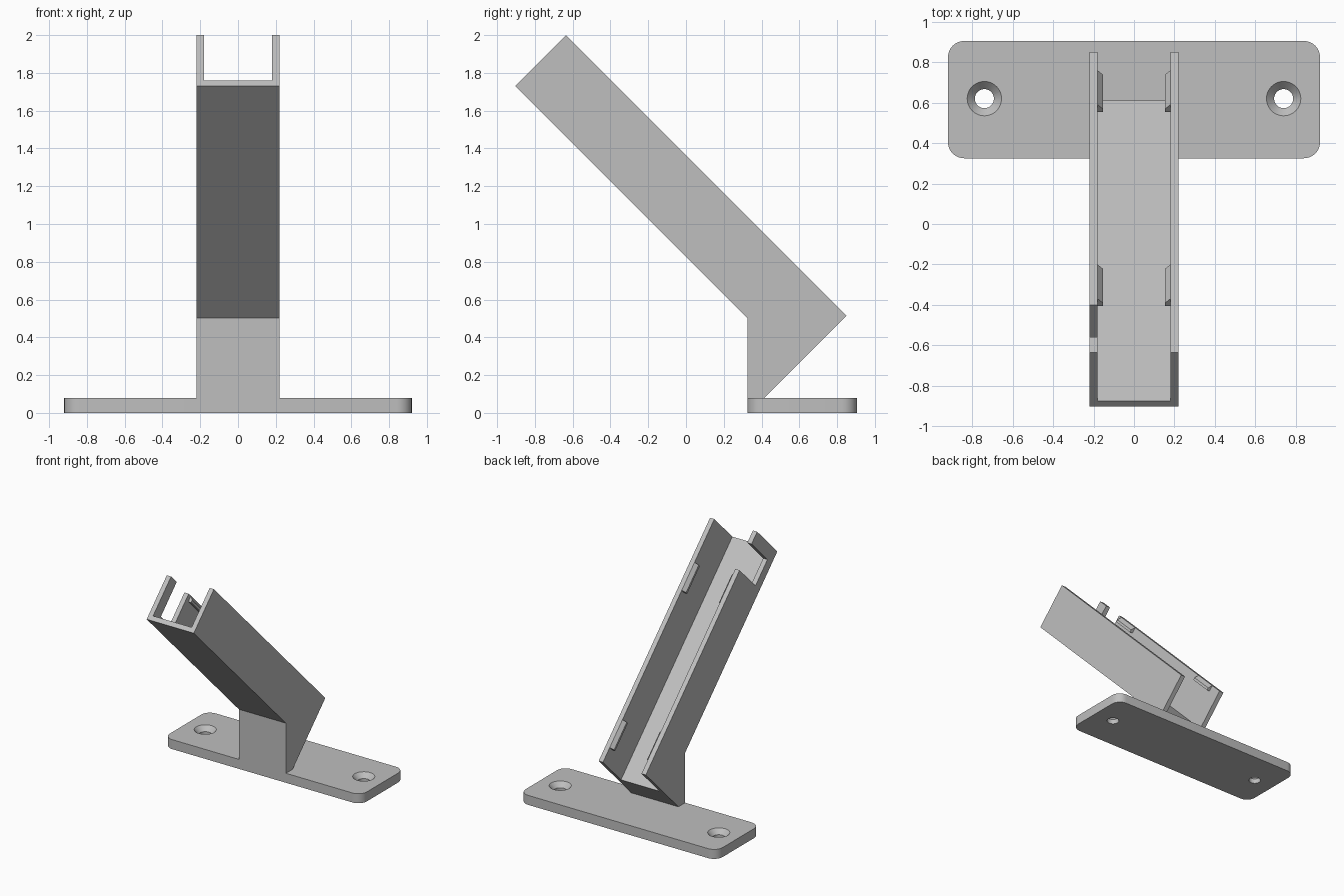
import bpy, bmesh, math
from mathutils import Matrix, Vector

cube = bpy.data.objects.get("Cube")
if cube:
    bpy.data.objects.remove(cube)

grey = bpy.data.materials.new("light_grey")
grey.use_nodes = True
colour = (0.52, 0.52, 0.52, 1)
grey.diffuse_color = colour
grey.node_tree.nodes["Principled BSDF"].inputs["Base Color"].default_value = colour

HALF, INNER = 0.22, 0.18            # channel half widths, outside and inside
LENGTH, DEPTH, FLOOR = 2.1, 0.38, 0.34
FRONT, BACK, THICK = 0.325, 0.905, 0.08


def finish(name, bm):
    bmesh.ops.recalc_face_normals(bm, faces=bm.faces)
    mesh = bpy.data.meshes.new(name)
    bm.to_mesh(mesh)
    bm.free()
    mesh.materials.append(grey)
    obj = bpy.data.objects.new(name, mesh)
    bpy.context.collection.objects.link(obj)
    return obj


def prism(name, points, offset):
    """Extrude a closed outline of 3D points by an offset."""
    bm = bmesh.new()
    face = bm.faces.new([bm.verts.new(p) for p in points])
    new = bmesh.ops.extrude_face_region(bm, geom=[face])["geom"]
    verts = [v for v in new if isinstance(v, bmesh.types.BMVert)]
    bmesh.ops.translate(bm, vec=offset, verts=verts)
    return finish(name, bm)


def cone(name, x, y, z0, z1, r0, r1):
    bm = bmesh.new()
    bmesh.ops.create_cone(bm, cap_ends=True, segments=48, radius1=r0, radius2=r1,
                          depth=z1 - z0, matrix=Matrix.Translation((x, y, (z0 + z1) / 2)))
    return finish(name, bm)


def cut(target, cutters):
    for cutter in cutters:
        mod = target.modifiers.new("cut", "BOOLEAN")
        mod.operation, mod.solver, mod.object = "DIFFERENCE", "EXACT", cutter
    graph = bpy.context.evaluated_depsgraph_get()
    mesh = bpy.data.meshes.new_from_object(target.evaluated_get(graph))
    target.modifiers.clear()
    target.data = mesh
    for cutter in cutters:
        bpy.data.objects.remove(cutter)


def arm(x, s, h):
    """Point s along the sloping arm from its low end, h below its rim."""
    k = math.sqrt(0.5)
    return Vector((x, 0.85 - (s + h) * k, 0.515 + (s - h) * k))


def arm_box(name, x0, x1, s0, s1, h0, h1):
    outline = [arm(x0, s0, h0), arm(x0, s1, h0), arm(x0, s1, h1), arm(x0, s0, h1)]
    return prism(name, outline, (x1 - x0, 0, 0))


# Base plate with rounded corners and two countersunk screw holes
radius, mid = 0.08, (FRONT + BACK) / 2
outline = []
for i, (sx, sy) in enumerate([(1, 1), (-1, 1), (-1, -1), (1, -1)]):
    for step in range(9):
        a = math.pi / 2 * (i + step / 8)
        outline.append((sx * (0.92 - radius) + radius * math.cos(a),
                        mid + sy * (BACK - mid - radius) + radius * math.sin(a), 0))
plate = prism("base_plate", outline, (0, 0, THICK))
holes = []
for x in (-0.74, 0.74):
    holes.append(cone("hole_cutter", x, 0.62, -0.02, 0.05, 0.047, 0.047))
    holes.append(cone("countersink_cutter", x, 0.62, 0.038, 0.1, 0.045, 0.104))
cut(plate, holes)

# Sloping arm and its upright foot, from one side profile
low_end, top_low = arm(-HALF, 0, 0), arm(-HALF, LENGTH, DEPTH)
profile = [low_end, arm(-HALF, LENGTH, 0), top_low,
           (-HALF, FRONT, top_low.y + top_low.z - FRONT),
           (-HALF, FRONT, THICK),
           (-HALF, low_end.y - low_end.z + THICK, THICK)]
channel = prism("channel_arm", profile, (2 * HALF, 0, 0))

# Open trough along the arm, and the slot through one wall near the top
cut(channel, [arm_box("trough_cutter", -INNER, INNER, -0.2, LENGTH + 0.2, -0.2, FLOOR),
              arm_box("slot_cutter", -0.3, -0.1, 1.768, 1.994, -0.1, 0.3)])

# Snap ridges along the inside of both rims
for side, label in ((1, "left"), (-1, "right")):
    for start, place in ((0.127, "lower"), (1.485, "upper")):
        section = [(0, 0), (0.026, 0.03), (0.026, 0.05), (0, 0.05)]
        points = [arm(side * (INNER - d), start, h) for d, h in section]
        prism(f"{place}_{label}_snap_ridge", points,
              arm(0, 0.24, 0) - arm(0, 0, 0))

# Smooth the rounded plate while keeping its edges sharp
bpy.ops.object.select_all(action="DESELECT")
plate.select_set(True)
bpy.context.view_layer.objects.active = plate
bpy.ops.object.shade_smooth_by_angle(angle=math.radians(30))
